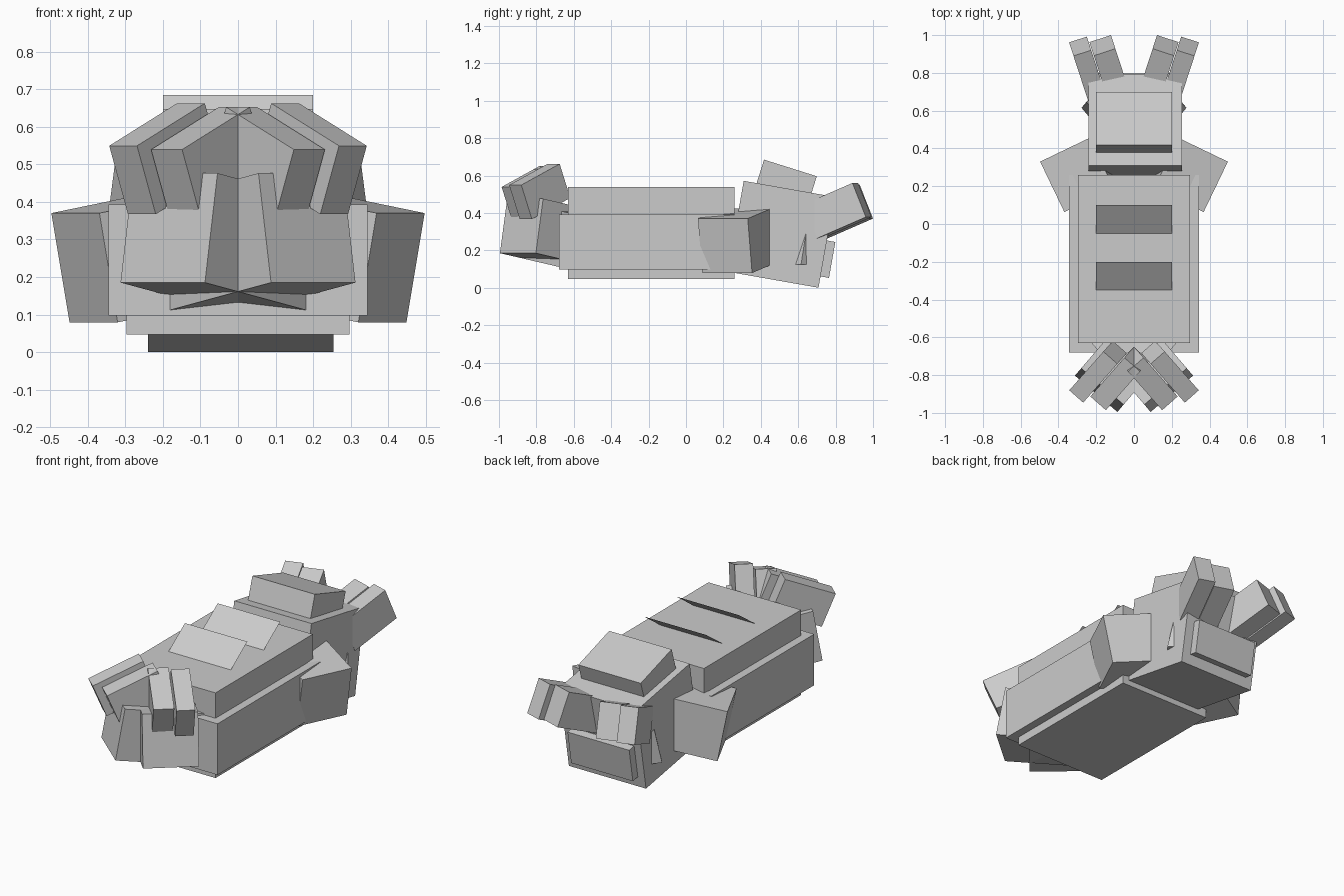
import bpy, bmesh
from math import sin, cos, radians
from mathutils import Vector

if "Cube" in bpy.data.objects:
    bpy.data.objects.remove(bpy.data.objects["Cube"])

U = 0.0493  # size step shared by most blocks


def block(name, corner, a, b, c):
    """Box spanned from one corner by three edge vectors."""
    bm = bmesh.new()
    bmesh.ops.create_cube(bm, size=1)
    o, a, b, c = map(Vector, (corner, a, b, c))
    for v in bm.verts:
        v.co = o + a * (v.co.x + .5) + b * (v.co.y + .5) + c * (v.co.z + .5)
    bmesh.ops.recalc_face_normals(bm, faces=bm.faces)
    me = bpy.data.meshes.new(name)
    bm.to_mesh(me)
    bm.free()
    ob = bpy.data.objects.new(name, me)
    bpy.context.collection.objects.link(ob)
    return ob


def pair(name, corner, *edges):
    """Block on the right plus its mirror image on the left."""
    flip = lambda v: (-v[0], v[1], v[2])
    block(name + "_right", corner, *edges)
    block(name + "_left", flip(corner), *map(flip, edges))


def pitched(name, corner, heading, pitch, width, height, length):
    """Pair grown from the end corner: across, along the heading, and down/up."""
    h = Vector((heading[0], heading[1], 0)).normalized()
    z = Vector((0, 0, 1))
    w = Vector((abs(h.y), abs(h.x), 0))
    if h.x * h.y > 0:
        w.y = -w.y
    p = radians(pitch)
    pair(name, corner, w * width, (h * cos(p) + z * sin(p)) * length,
         (z * cos(p) - h * sin(p)) * height)


def tilted(name, x0, x1, y, z, tilt, length, height):
    """Central block leaning down towards the back, grown from its lower front corner."""
    t = radians(tilt)
    block(name, (x0, y, z), (x1 - x0, 0, 0),
          (0, length * cos(t), -length * sin(t)),
          (0, height * sin(t), height * cos(t)))


# body: wide shell and taller core
block("body_shell", (-.345, -.68, .097), (.69, 0, 0), (0, .94, 0), (0, 0, .296))
block("body_core", (-.297, -.63, .047), (.594, 0, 0), (0, .89, 0), (0, 0, .493))

# sloping back plates, paper thin
for i, y in enumerate((-.35, -.05)):
    me = bpy.data.meshes.new("back_plate")
    me.from_pydata([(-.2, y, .54), (.2, y, .54), (.2, y + .15, .647), (-.2, y + .15, .647)],
                   [], [(0, 1, 2, 3)])
    bpy.context.collection.objects.link(bpy.data.objects.new(f"back_plate_{i}", me))

# head, crest and muzzle
tilted("head", -.24, .254, .223, .086, 10, 10 * U, 10 * U)
tilted("crest", -.2, .2, .358, .497, 17.5, 6 * U, 4 * U)
tilted("muzzle", -.195, .2, .673, .069, 10, .093, .195)

# side fins: yawed and rolled cubes
t, s = radians(10.5), 6 * U
inward = Vector((-.9, .433, 0))
up = Vector((0, 0, 1))
pair("side_fin", (.497, .33, .37), Vector((-.433, -.9, 0)) * s,
     (inward * cos(t) + up * sin(t)) * s, (inward * sin(t) - up * cos(t)) * s)

# front limbs: big lower blocks, slimmer upper blocks falling outwards
pitched("lower_limb", (.088, -.995, .185), (-.65, .76), -10, 6 * U, 6 * U, 9 * U)
pitched("upper_limb_outer", (.219, -.889, .367), (-.66, .75), 22.5, 2 * U, 4 * U, 6 * U)
pitched("upper_limb_inner", (.099, -.929, .357), (-.66, .75), 22.5, .11, 4 * U, 6 * U)

# rear horns: rise away from the head (grown inwards from the far lower edge)
pitched("horn_outer", (.25, .992, .378), (-.31, -.95), -22.5, 2 * U, 4 * U, 6 * U)
pitched("horn_inner", (.122, 1.0, .37), (-.31, -.95), -22.5, .12, 4 * U, 6 * U)

# small cheek spur breaking through the side of the head
pair("cheek_spur", (.278, .615, .125), (-.05, .06, 0), (-.05, -.06, 0), (-.028, .03, .19))
